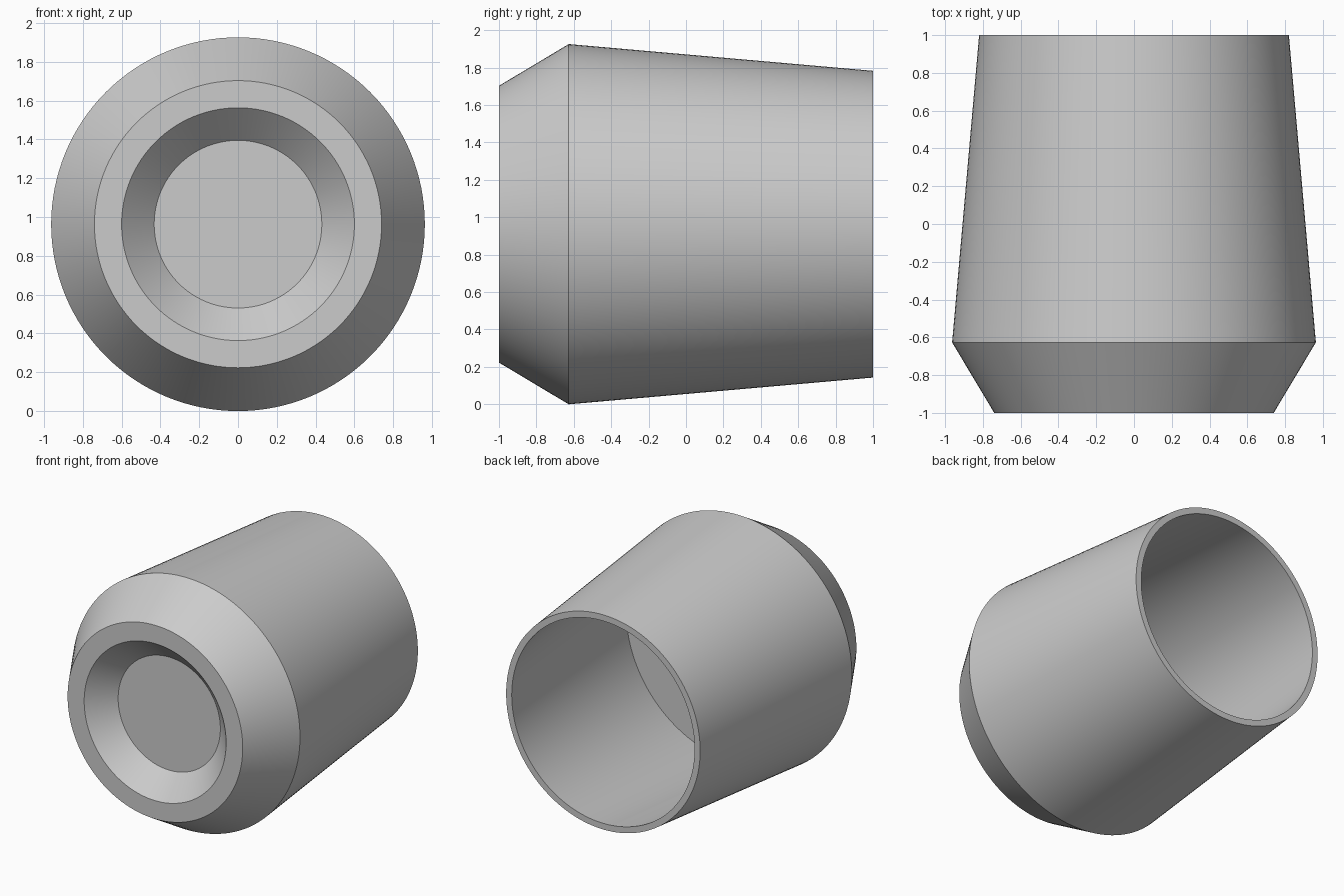
import bpy
import bmesh
import math

cube = bpy.data.objects.get("Cube")
if cube:
    bpy.data.objects.remove(cube, do_unlink=True)

SEGMENTS = 128
CENTRE_Z = 0.963

grey = bpy.data.materials.new("plain_grey")
grey.use_nodes = True
colour = (0.6, 0.6, 0.6, 1.0)
grey.diffuse_color = colour
grey.node_tree.nodes["Principled BSDF"].inputs["Base Color"].default_value = colour


def lathe(name, profile):
    """Spin (radius, y) points around the lengthwise axis; ends are capped flat."""
    bm = bmesh.new()
    rings = []
    for radius, y in profile:
        ring = []
        for i in range(SEGMENTS):
            a = math.tau * i / SEGMENTS
            ring.append(bm.verts.new((radius * math.cos(a), y, CENTRE_Z + radius * math.sin(a))))
        rings.append(ring)
    for a, b in zip(rings, rings[1:]):
        for i in range(SEGMENTS):
            j = (i + 1) % SEGMENTS
            bm.faces.new((a[i], a[j], b[j], b[i]))
    bm.faces.new(rings[0])
    bm.faces.new(rings[-1])
    bmesh.ops.recalc_face_normals(bm, faces=bm.faces)
    mesh = bpy.data.meshes.new(name)
    bm.to_mesh(mesh)
    bm.free()
    mesh.materials.append(grey)
    obj = bpy.data.objects.new(name, mesh)
    bpy.context.collection.objects.link(obj)
    bpy.ops.object.select_all(action="DESELECT")
    obj.select_set(True)
    bpy.context.view_layer.objects.active = obj
    bpy.ops.object.shade_smooth_by_angle(angle=math.radians(25))
    return obj


# Hollow tapered cup: dished front, bevelled shoulder, thin open back rim, inner floor
lathe("tapered_cup", [
    (0.432, -0.83),
    (0.60, -1.0),
    (0.74, -1.0),
    (0.963, -0.627),
    (0.82, 1.0),
    (0.773, 1.0),
    (0.912, -0.58),
])
